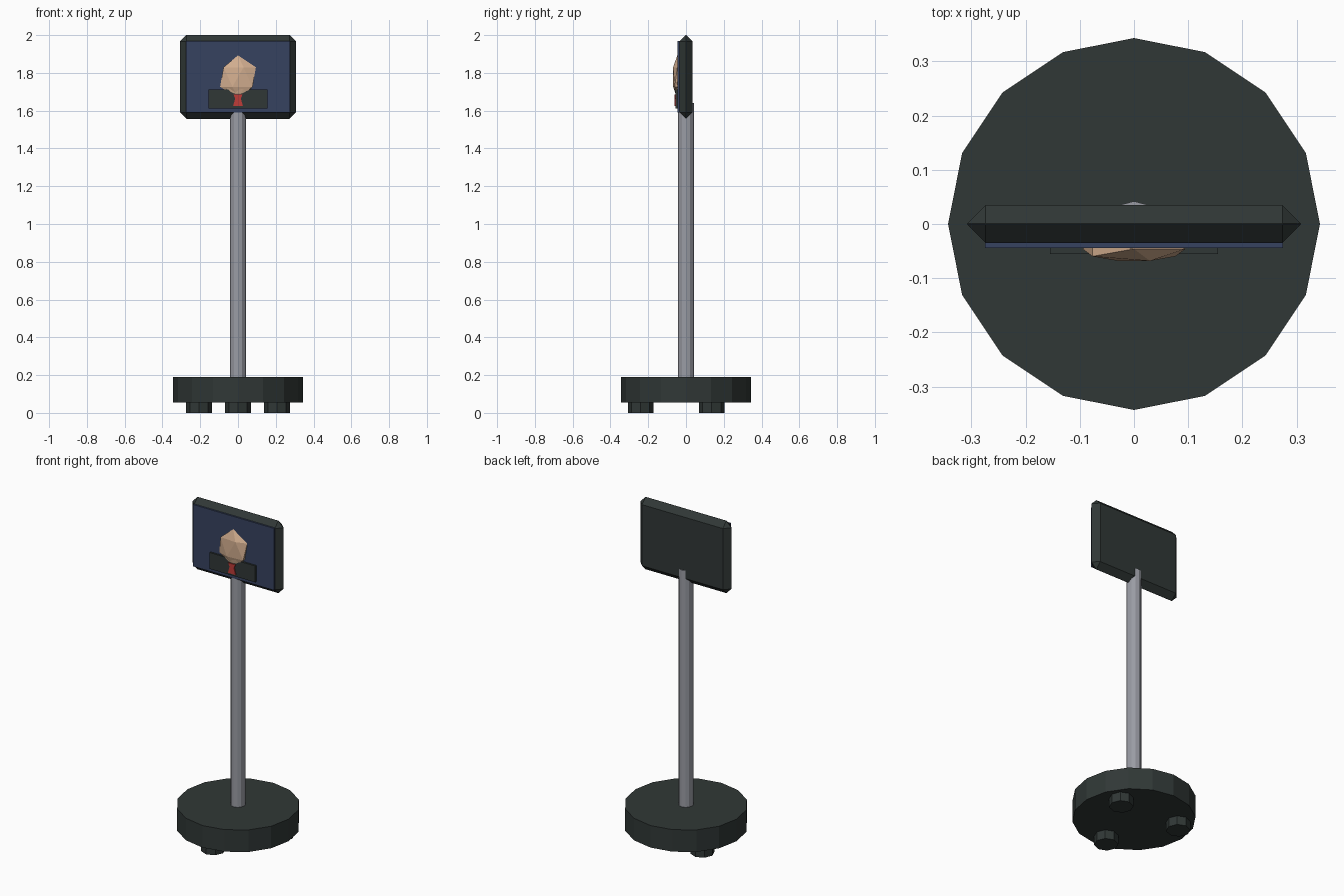
import bpy, bmesh, math
from mathutils import Matrix

if "Cube" in bpy.data.objects:
    bpy.data.objects.remove(bpy.data.objects["Cube"])


def material(name, rgb):
    m = bpy.data.materials.new(name)
    m.diffuse_color = (*rgb, 1)
    m.use_nodes = True
    m.node_tree.nodes["Principled BSDF"].inputs["Base Color"].default_value = m.diffuse_color
    return m


DARK = material("dark grey", (0.030, 0.039, 0.037))
METAL = material("grey metal", (0.32, 0.33, 0.37))
BLUE = material("screen blue", (0.037, 0.054, 0.115))
SKIN = material("skin", (0.66, 0.43, 0.28))
RED = material("tie red", (0.52, 0.045, 0.04))


def finish(name, bm, mat):
    bmesh.ops.recalc_face_normals(bm, faces=bm.faces)
    me = bpy.data.meshes.new(name)
    bm.to_mesh(me)
    bm.free()
    me.materials.append(mat)
    ob = bpy.data.objects.new(name, me)
    bpy.context.collection.objects.link(ob)
    return ob


def cylinder(name, x, y, z0, z1, r, sides, mat):
    bm = bmesh.new()
    bmesh.ops.create_cone(bm, cap_ends=True, segments=sides, radius1=r, radius2=r,
                          depth=z1 - z0,
                          matrix=Matrix.Translation((x, y, (z0 + z1) / 2)))
    return finish(name, bm, mat)


def box(name, x, y0, y1, z0, z1, mat, bevel=0):
    bm = bmesh.new()
    place = (Matrix.Translation((0, (y0 + y1) / 2, (z0 + z1) / 2))
             @ Matrix.Diagonal((2 * x, y1 - y0, z1 - z0, 1)))
    bmesh.ops.create_cube(bm, size=1, matrix=place)
    if bevel:
        bmesh.ops.bevel(bm, geom=bm.edges[:], offset=bevel, segments=1,
                        profile=0.5, affect='EDGES')
    return finish(name, bm, mat)


# Base with three feet
cylinder("base", 0, 0, 0.055, 0.19, 0.343, 16, DARK)
for i, (x, y) in enumerate([(0, -0.24), (0.206, 0.136), (-0.206, 0.136)]):
    cylinder(f"foot_{i + 1}", x, y, 0, 0.06, 0.068, 8, DARK)

# Pole
cylinder("pole", 0, 0, 0.18, 1.64, 0.042, 12, METAL)

# Screen housing with pointed, bevelled rim, and the display plate
box("screen_housing", 0.308, -0.035, 0.035, 1.557, 2.0, DARK, bevel=0.0343)
box("display", 0.275, -0.044, -0.034, 1.591, 1.97, BLUE)

# Head in flat relief: faceted skull and rounder jaw
bm = bmesh.new()
bmesh.ops.create_icosphere(bm, subdivisions=1, radius=1,
                           matrix=Matrix.Translation((0, -0.046, 1.778))
                           @ Matrix.Diagonal((0.106, 0.026, 0.115, 1)))
finish("head", bm, SKIN)
bm = bmesh.new()
bmesh.ops.create_uvsphere(bm, u_segments=16, v_segments=10, radius=1,
                          matrix=Matrix.Translation((0, -0.046, 1.77))
                          @ Matrix.Diagonal((0.084, 0.019, 0.095, 1)))
finish("jaw", bm, SKIN)

# Shoulders plate
box("shoulders", 0.155, -0.055, -0.043, 1.612, 1.712, DARK)

# Tie: half outline mirrored, extruded forward
half = [(0.024, 1.686), (0.015, 1.664), (0.026, 1.624)]
outline = half + [(-x, z) for x, z in reversed(half)]
bm = bmesh.new()
face = bm.faces.new([bm.verts.new((x, -0.053, z)) for x, z in outline])
ext = bmesh.ops.extrude_face_region(bm, geom=[face])
for v in ext["geom"]:
    if isinstance(v, bmesh.types.BMVert):
        v.co.y = -0.061
finish("tie", bm, RED)
